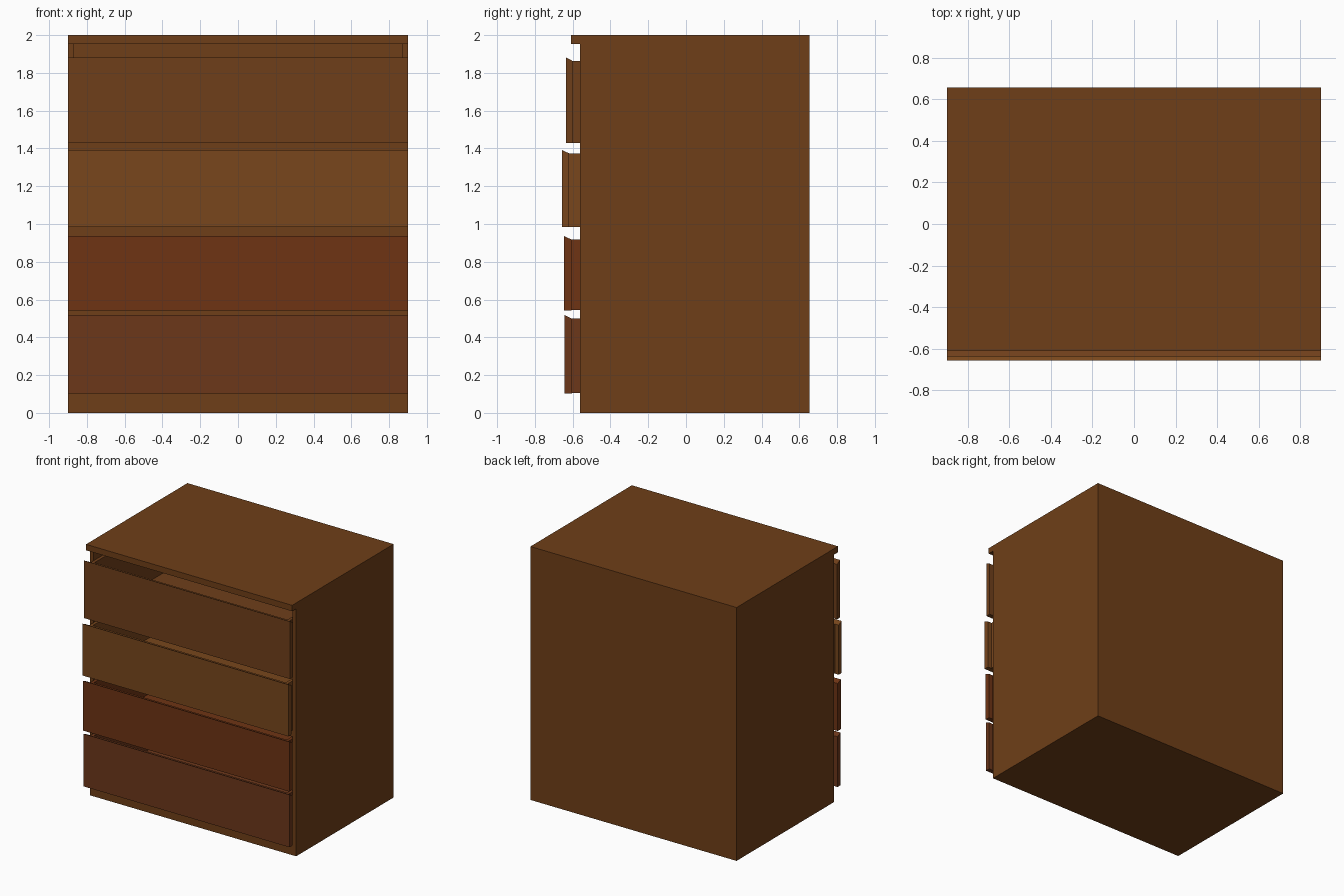
import bpy, bmesh

if "Cube" in bpy.data.objects:
    bpy.data.objects.remove(bpy.data.objects["Cube"])


def material(name, hex_rgb):
    m = bpy.data.materials.new(name)
    srgb = [int(hex_rgb[i:i + 2], 16) / 255 for i in (0, 2, 4)]
    m.diffuse_color = [((c + 0.055) / 1.055) ** 2.4 for c in srgb] + [1]
    m.use_nodes = True
    m.node_tree.nodes["Principled BSDF"].inputs["Base Color"].default_value = m.diffuse_color
    return m


def extrude_x(name, profile, half, mat=None):
    """Extrude a (y, z) outline from x = -half to x = +half."""
    bm = bmesh.new()
    face = bm.faces.new([bm.verts.new((-half, y, z)) for y, z in profile])
    res = bmesh.ops.extrude_face_region(bm, geom=[face])
    verts = [v for v in res["geom"] if isinstance(v, bmesh.types.BMVert)]
    bmesh.ops.translate(bm, verts=verts, vec=(2 * half, 0, 0))
    bmesh.ops.recalc_face_normals(bm, faces=bm.faces)
    mesh = bpy.data.meshes.new(name)
    bm.to_mesh(mesh)
    bm.free()
    ob = bpy.data.objects.new(name, mesh)
    bpy.context.collection.objects.link(ob)
    if mat:
        mesh.materials.append(mat)
    return ob


def rect(y0, y1, z0, z1):
    return [(y0, z0), (y1, z0), (y1, z1), (y0, z1)]


def cut(ob, cutter):
    mod = ob.modifiers.new("cut", 'BOOLEAN')
    mod.operation, mod.solver, mod.object = 'DIFFERENCE', 'EXACT', cutter
    bpy.context.view_layer.objects.active = ob
    bpy.ops.object.modifier_apply(modifier=mod.name)
    bpy.data.objects.remove(cutter)


FACE, BACK, WALL = -0.56, 0.655, 0.03

# Carcass with overhanging top lip
carcass = extrude_x("carcass", [(FACE, 0), (BACK, 0), (BACK, 2), (-0.61, 2),
                                (-0.61, 1.953), (FACE, 1.953)],
                    0.9, material("carcass_wood", "6f3f18"))

# Drawers: bottom, front top, front y, slope drop, cavity top, colour
drawers = [
    (0.102, 0.517, -0.642, 0.018, 0.517, "6c371a"),
    (0.543, 0.936, -0.645, 0.018, 0.936, "6e3414"),
    (0.983, 1.392, -0.657, 0.018, 1.392, "78461c"),
    (1.428, 1.882, -0.636, 0.020, 1.953, "6f3f1a"),
]
for i, (z0, z1, y0, drop, ztop, col) in enumerate(drawers, 1):
    # Opening in the carcass
    cut(carcass, extrude_x("cavity_cutter", rect(FACE - 0.02, BACK - WALL, z0, ztop), 0.87))
    mat = material(f"drawer_wood_{i}", col)
    # Front panel with top edge sloping down to the rear
    yb, zb = y0 + 0.038, z1 - drop
    extrude_x(f"drawer_front_{i}", [(y0, z0), (yb, z0), (yb, zb), (y0, z1)], 0.9, mat)
    # Open tray behind the front
    ye = yb + 1.18
    tray = extrude_x(f"drawer_tray_{i}", rect(yb, ye, z0 + 0.002, zb), 0.866, mat)
    cut(tray, extrude_x("tray_cutter", rect(yb + 0.012, ye - 0.025, z0 + 0.025, zb + 0.1), 0.842))
